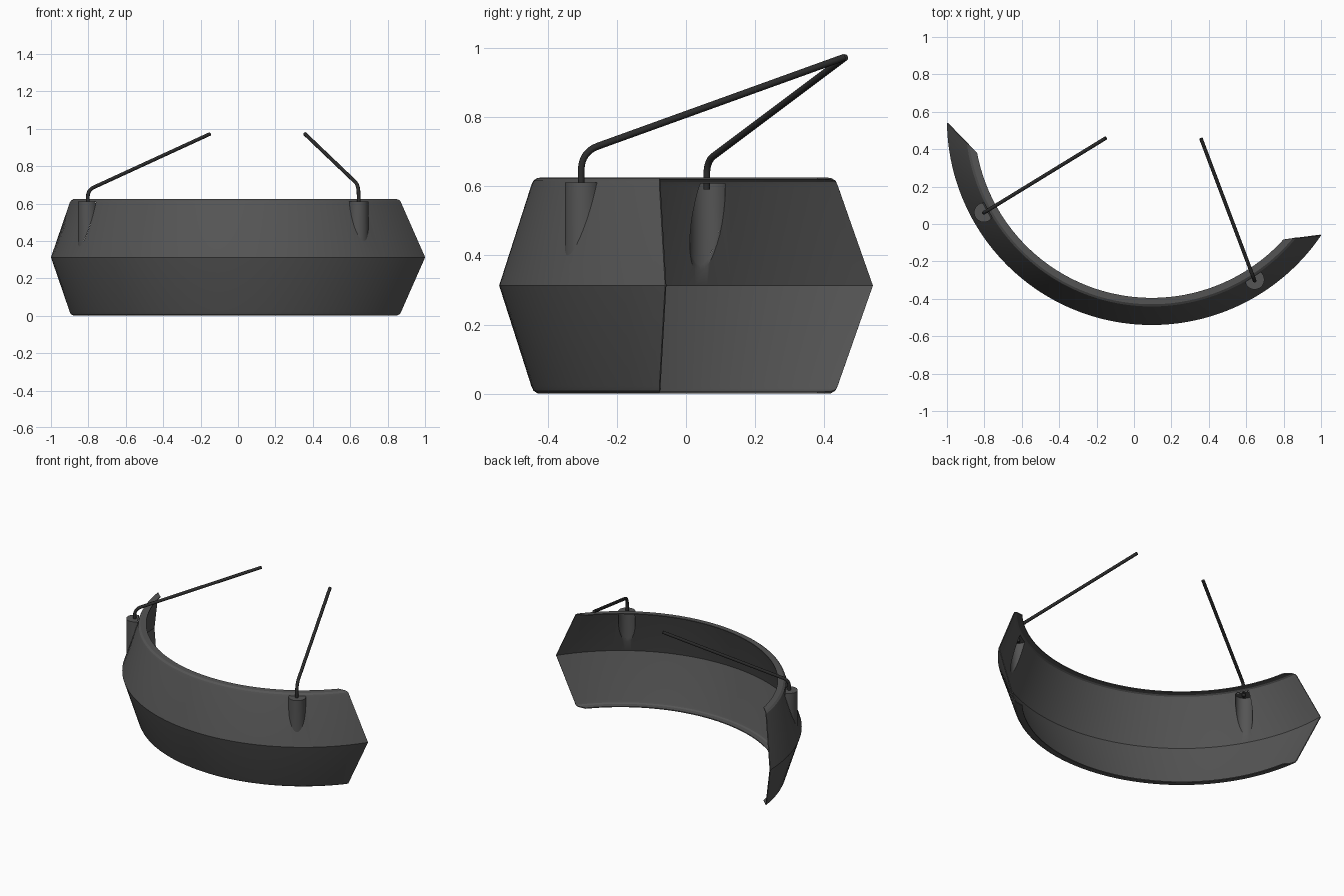
import bpy, bmesh, math
from mathutils import Vector

if "Cube" in bpy.data.objects:
    bpy.data.objects.remove(bpy.data.objects["Cube"])

CX, CY = 0.095, 0.555          # centre of the arc
A0, A1 = 180.8, 325.8          # angles of the two end tips


def material(name, v):
    m = bpy.data.materials.new(name)
    m.diffuse_color = (v, v, v, 1)
    m.use_nodes = True
    m.node_tree.nodes["Principled BSDF"].inputs["Base Color"].default_value = m.diffuse_color
    return m


shell_mat = material("shell_grey", 0.09)
rod_mat = material("rod_black", 0.025)


def mesh_object(name, verts, faces, mat=None):
    me = bpy.data.meshes.new(name)
    me.from_pydata(verts, [], faces)
    ob = bpy.data.objects.new(name, me)
    bpy.context.collection.objects.link(ob)
    if mat:
        me.materials.append(mat)
    return ob


def activate(ob):
    bpy.ops.object.select_all(action='DESELECT')
    ob.select_set(True)
    bpy.context.view_layer.objects.active = ob


def smooth(ob, deg=30):
    activate(ob)
    bpy.ops.object.shade_smooth_by_angle(angle=math.radians(deg))


# Curved guard: chevron profile (radius, z, left trim, right trim) swept on an arc
half = [(1.095, 0.3125, 0, 0), (1.002, 0.603, 5.9, 4.9), (0.996, 0.616, 6.3, 5.1),
        (0.984, 0.624, 7.2, 5.8), (0.950, 0.625, 9.8, 8.0)]
profile = [(r, 0.625 - z, a, b) for r, z, a, b in half[:0:-1]] + half
N = 72
verts, faces = [], []
for i in range(N + 1):
    for r, z, a, b in profile:
        t = math.radians(A0 + a + (A1 - b - A0 - a) * i / N)
        verts.append((CX + r * math.cos(t), CY + r * math.sin(t), z))
M = len(profile)
for i in range(N):
    for j in range(M - 1):
        p = i * M + j
        faces.append((p, p + M, p + M + 1, p + 1))
guard = mesh_object("curved_guard", verts, faces, shell_mat)
sol = guard.modifiers.new("thickness", 'SOLIDIFY')
sol.thickness, sol.offset = 0.006, -1

# Sockets: half-round pockets that bulge out of the guard
SOCKETS = [("left", -0.803, 0.062), ("right", 0.645, -0.298)]
RAD, TOP = 0.052, 0.61


def surface_z(x, y):
    r = math.hypot(x - CX, y - CY)
    return min(TOP, 0.603 - (r - 1.002) * (0.2905 / 0.093))


for side, sx, sy in SOCKETS:
    # hidden cutter that opens the guard behind the pocket
    bpy.ops.mesh.primitive_cylinder_add(vertices=32, radius=RAD - 0.001, depth=0.3,
                                        location=(sx, sy, TOP - 0.152))
    cutter = bpy.context.object
    cutter.name = side + "_pocket_cutter"
    cutter.hide_render = True
    cutter.hide_viewport = False
    cut = guard.modifiers.new("pocket", 'BOOLEAN')
    cut.operation, cut.object, cut.solver = 'DIFFERENCE', cutter, 'EXACT'

    # outer wall and flat top
    out = math.atan2(sy - CY, sx - CX)
    n, span = 24, math.radians(112)
    top, low = [], []
    for k in range(n + 1):
        a = out - span + 2 * span * k / n
        x, y = sx + RAD * math.cos(a), sy + RAD * math.sin(a)
        top.append((x, y, TOP))
        low.append((x, y, surface_z(x, y)))
    walls = [(k, k + 1, n + 2 + k, n + 1 + k) for k in range(n)]
    socket = mesh_object(side + "_socket", low + top,
                         walls + [tuple(range(n + 1, 2 * n + 2))], shell_mat)
    smooth(socket)

activate(guard)
for m in list(guard.modifiers):
    bpy.ops.object.modifier_apply(modifier=m.name)
for side, _, _ in SOCKETS:
    bpy.data.objects.remove(bpy.data.objects[side + "_pocket_cutter"])
smooth(guard)


# Bent support rods rising from the sockets
def rod(name, base, corner_z, end, bend):
    p0 = Vector((base[0], base[1], 0.59))
    c = Vector((base[0], base[1], corner_z))
    e = Vector(end)
    s, f = c - Vector((0, 0, bend)), c + (e - c).normalized() * bend
    pts = [p0]
    for k in range(11):
        t = k / 10
        pts.append(s * (1 - t) ** 2 + c * 2 * t * (1 - t) + f * t * t)
    pts.append(e)
    cu = bpy.data.curves.new(name, 'CURVE')
    cu.dimensions = '3D'
    cu.bevel_depth, cu.bevel_resolution, cu.use_fill_caps = 0.010, 3, True
    sp = cu.splines.new('POLY')
    sp.points.add(len(pts) - 1)
    for q, v in zip(sp.points, pts):
        q.co = (*v, 1)
    ob = bpy.data.objects.new(name, cu)
    bpy.context.collection.objects.link(ob)
    cu.materials.append(rod_mat)
    activate(ob)
    bpy.ops.object.convert(target='MESH')
    smooth(bpy.context.object, 40)


rod("left_rod", (-0.803, 0.06), 0.672, (-0.15, 0.46, 0.972), 0.04)
rod("right_rod", (0.645, -0.303), 0.698, (0.358, 0.457, 0.972), 0.055)
